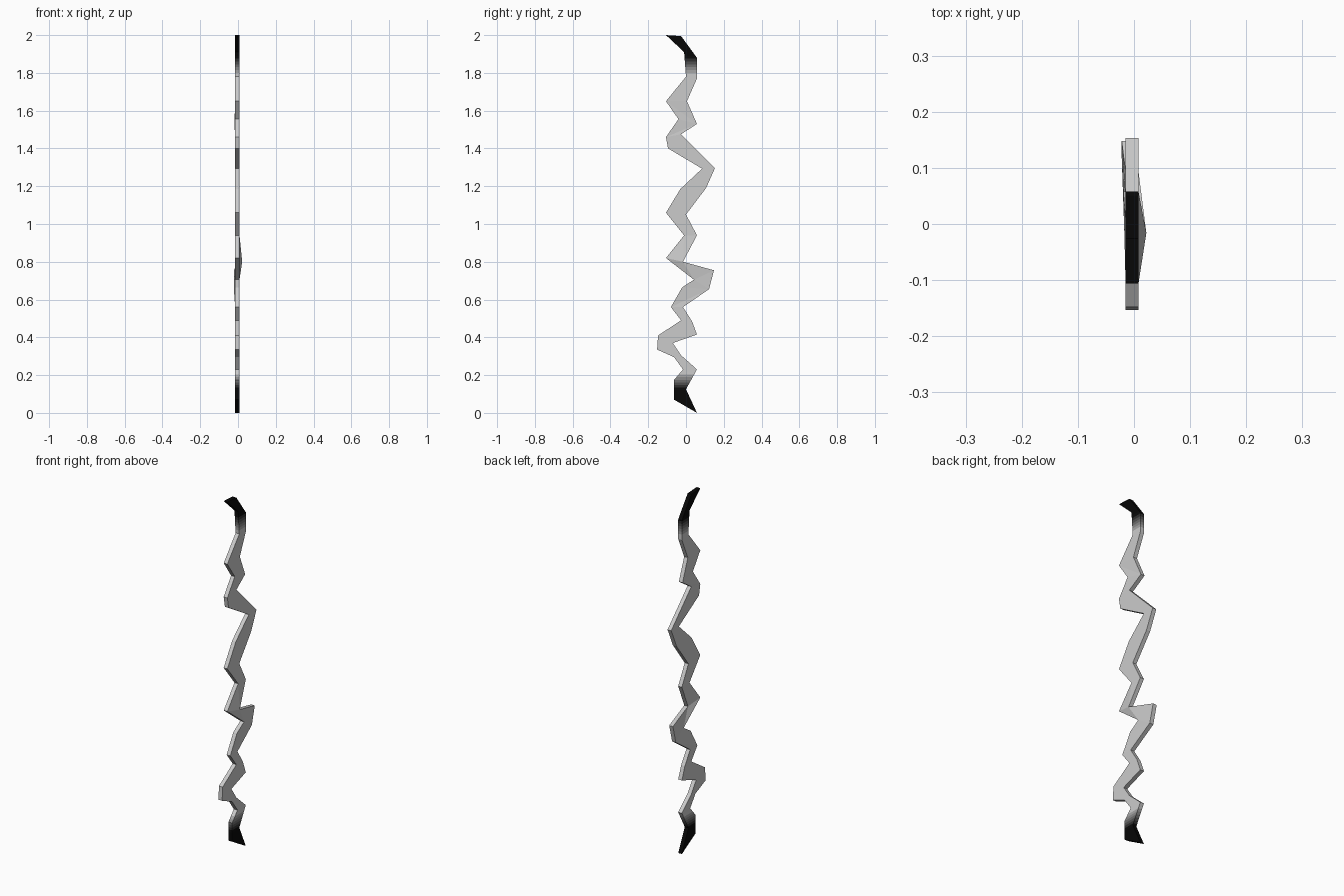
import bpy, bmesh
from mathutils import Vector
from mathutils.geometry import tessellate_polygon

if "Cube" in bpy.data.objects:
    bpy.data.objects.remove(bpy.data.objects["Cube"])

# Zigzag outline seen from the right side: (y, z), top to bottom
LEFT = [(-.106, 2), (-.01, 1.91), (0, 1.78), (-.106, 1.65), (-.04, 1.555), (-.106, 1.46),
        (-.095, 1.40), (.085, 1.293), (-.03, 1.185), (-.106, 1.06), (-.01, .94), (-.106, .82),
        (.042, .705), (-.02, .665), (-.08, .56), (-.026, .49), (-.148, .41), (-.153, .335),
        (-.063, .295), (-.016, .23), (-.063, .175), (-.063, .07)]
RIGHT = [(-.026, 1.995), (.058, 1.88), (.058, 1.77), (.005, 1.65), (.058, 1.53), (-.026, 1.475),
         (.153, 1.295), (.106, 1.19), (0, 1.05), (.058, .94), (-.016, .80), (.148, .755),
         (.122, .655), (-.016, .56), (.032, .485), (.058, .415), (-.07, .37), (-.026, .305),
         (.058, .23), (0, .125), (.058, 0)]
X0, X1 = -.015, .008                                           # thickness
WARP = {(-.016, .80): .014, (.148, .755): -.007, (.122, .655): -.007, (.058, 1.53): -.004}

# Bolt body: extruded outline with a few corners bent sideways
outline = LEFT + RIGHT[::-1]
n = len(outline)
bm = bmesh.new()
sides = [[bm.verts.new((x + WARP.get(p, 0), *p)) for p in outline] for x in (X0, X1)]
for tri in tessellate_polygon([[Vector((y, z, 0)) for y, z in outline]]):
    for side in sides:
        bm.faces.new([side[i] for i in tri])
for i in range(n):
    j = (i + 1) % n
    bm.faces.new((sides[0][j], sides[0][i], sides[1][i], sides[1][j]))

# Dark tips fading to grey: cut thin bands across both ends
STEPS = 8
TOP, BOTTOM = (1.77, 1.89), (.23, .12)
for a, b in (TOP, BOTTOM):
    for k in range(STEPS + 1):
        z = a + (b - a) * k / STEPS
        bmesh.ops.bisect_plane(bm, geom=bm.verts[:] + bm.edges[:] + bm.faces[:],
                               plane_co=(0, 0, z), plane_no=(0, 0, 1))
bmesh.ops.recalc_face_normals(bm, faces=bm.faces[:])

mesh = bpy.data.meshes.new("bolt")
for k in range(STEPS + 2):
    mat = bpy.data.materials.new(f"fade_{k}")
    v = max(.002, .8 * (1 - max(0, k - .5) / STEPS) ** 2) if k <= STEPS else .002
    mat.diffuse_color = (v, v, v, 1)
    mat.use_nodes = True
    mat.node_tree.nodes["Principled BSDF"].inputs["Base Color"].default_value = mat.diffuse_color
    mesh.materials.append(mat)
for f in bm.faces:
    z = f.calc_center_median().z
    a, b = TOP if z > 1 else BOTTOM
    t = (z - a) / (b - a)
    f.material_index = 0 if t < 0 else min(int(t * STEPS) + 1, STEPS + 1)
bm.to_mesh(mesh)
bm.free()
bpy.context.collection.objects.link(bpy.data.objects.new("bolt", mesh))
